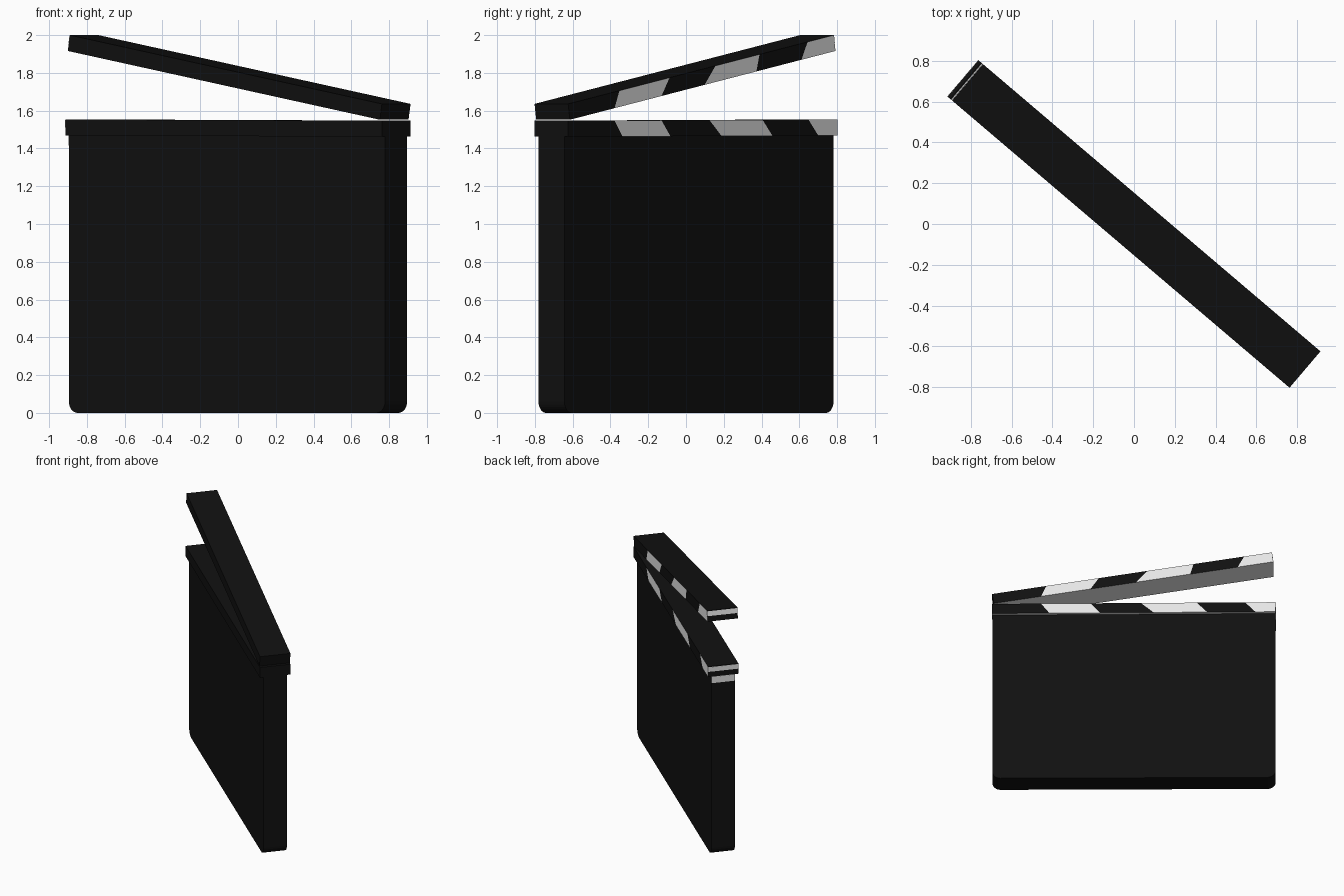
import bpy, bmesh, math

if "Cube" in bpy.data.objects:
    bpy.data.objects.remove(bpy.data.objects["Cube"])

TURN = math.radians(-40.4)   # whole slate is turned about z


def material(name, v):
    m = bpy.data.materials.new(name)
    m.diffuse_color = (v, v, v, 1)
    m.use_nodes = True
    m.node_tree.nodes["Principled BSDF"].inputs["Base Color"].default_value = m.diffuse_color
    return m


BLACK = material("matte black", 0.0055)
WHITE = material("stripe white", 0.8)


def finish(name, bm, mats):
    bmesh.ops.recalc_face_normals(bm, faces=bm.faces[:])
    me = bpy.data.meshes.new(name)
    bm.to_mesh(me)
    bm.free()
    for m in mats:
        me.materials.append(m)
    ob = bpy.data.objects.new(name, me)
    bpy.context.collection.objects.link(ob)
    ob.rotation_euler.z = TURN
    return ob


def prism(name, profile, half, mat):
    """Extrude an x-z profile symmetrically along y."""
    bm = bmesh.new()
    a = [bm.verts.new((x, -half, z)) for x, z in profile]
    b = [bm.verts.new((x, half, z)) for x, z in profile]
    n = len(profile)
    bm.faces.new(a)
    bm.faces.new(b[::-1])
    for i in range(n):
        j = (i + 1) % n
        bm.faces.new((a[i], b[i], b[j], a[j]))
    return finish(name, bm, [mat])


def bar(name, px, pz, angle, bottom, top, length=2.2, h=0.085, half=0.117):
    """Striped clap bar running from its hinge end (px, pz) toward -x."""
    c, s = math.cos(angle), math.sin(angle)

    def at(d, k):
        return px - d * c + k * s, pz + d * s + k * c

    bm = bmesh.new()
    rings = []
    for lo, hi in zip([0] + bottom + [length], [0] + top + [length]):
        (xb, zb), (xt, zt) = at(lo, 0), at(hi, h)
        rings.append([bm.verts.new(p) for p in (
            (xb, -half, zb), (xb, half, zb), (xt, half, zt), (xt, -half, zt))])
    for i, (p, q) in enumerate(zip(rings, rings[1:])):
        for k in range(4):
            l = (k + 1) % 4
            f = bm.faces.new((p[k], p[l], q[l], q[k]))
            # white underside, alternating stripes on the striped side
            f.material_index = 1 if k == 0 or (k == 1 and i % 2) else 0
    bm.faces.new(rings[0])
    bm.faces.new(rings[-1])
    finish(name, bm, [BLACK, WHITE])
    # white band on the free end
    prism(name + "_end_band", [at(length - 0.001, h * 0.5), at(length + 0.002, h * 0.5),
                               at(length + 0.002, h * 0.95), at(length - 0.001, h * 0.95)],
          half, WHITE)


# slate board with rounded bottom corners
R, W, TOP = 0.06, 1.099, 1.475
profile = [(-W, TOP)]
for cx, start in ((-W + R, 180), (W - R, 270)):
    for i in range(7):
        t = math.radians(start + 15 * i)
        profile.append((cx + R * math.cos(t), R + R * math.sin(t)))
profile.append((W, TOP))
board = prism("slate_board", profile, 0.09, BLACK)

# white band at the top of the board's free end
prism("board_end_band", [(-W - 0.002, 1.415), (-W + 0.001, 1.415),
                         (-W + 0.001, 1.468), (-W - 0.002, 1.468)], 0.09, WHITE)

# fixed lower bar and raised upper bar
bar("lower_bar", 1.10, 1.462, 0.003,
    [0.444, 0.836, 1.253, 1.669, 2.043], [0.379, 0.762, 1.154, 1.588, 1.963])
bar("upper_bar", 1.086, 1.552, math.asin(0.1655),
    [0.370, 0.759, 1.116, 1.545, 1.918], [0.425, 0.840, 1.220, 1.585, 1.983])
